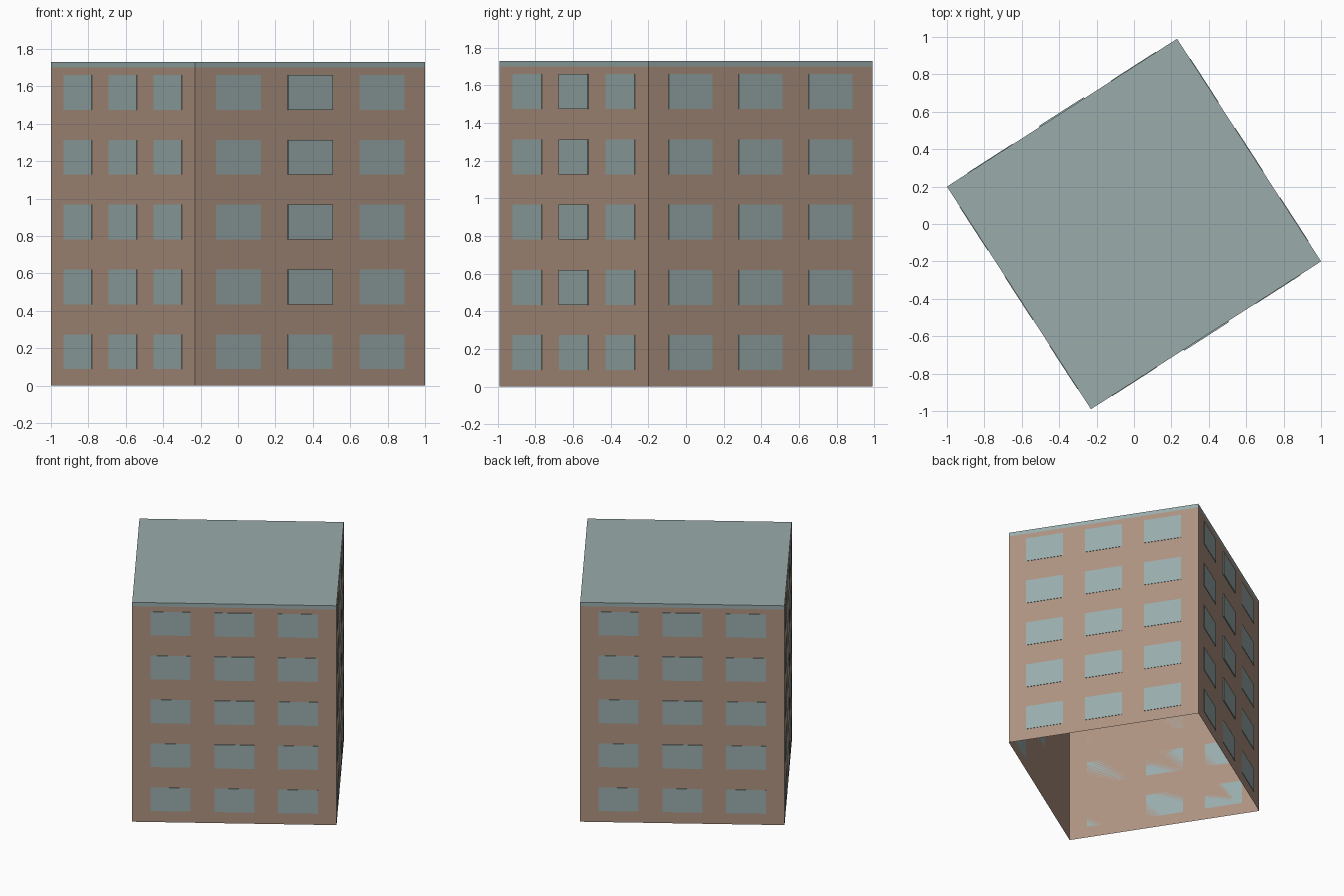
import bpy, bmesh
from mathutils import Vector, Matrix

cube = bpy.data.objects.get("Cube")
if cube:
    bpy.data.objects.remove(cube, do_unlink=True)


def material(name, rgb):
    m = bpy.data.materials.new(name)
    m.use_nodes = True
    m.diffuse_color = (*rgb, 1)
    m.node_tree.nodes["Principled BSDF"].inputs["Base Color"].default_value = (*rgb, 1)
    return m


def add_object(name, bm, mat):
    mesh = bpy.data.meshes.new(name)
    bm.to_mesh(mesh)
    bm.free()
    mesh.materials.append(mat)
    obj = bpy.data.objects.new(name, mesh)
    bpy.context.collection.objects.link(obj)
    return obj


brick = material("warm brown wall", (0.42, 0.29, 0.22))
slate = material("grey teal", (0.32, 0.41, 0.41))

HEIGHT, EAVE = 1.73, 1.70
CORNERS = [Vector(c) for c in ((-0.23, -0.99, 0), (1, -0.2, 0), (0.23, 0.99, 0), (-1, 0.2, 0))]
SIDES = [(CORNERS[i], CORNERS[(i + 1) % 4]) for i in range(4)]
UP = Vector((0, 0, 1))


def shell(name, low, high, mat, capped):
    """Four sheet sides between two heights, with an optional top."""
    bm = bmesh.new()
    bottom = [bm.verts.new(c + UP * low) for c in CORNERS]
    top = [bm.verts.new(c + UP * high) for c in CORNERS]
    for i in range(4):
        j = (i + 1) % 4
        bm.faces.new((bottom[i], bottom[j], top[j], top[i]))
    if capped:
        bm.faces.new(top)
    return add_object(name, bm, mat)


# Walls are open underneath, the roof is a shallow lid
shell("walls", 0, EAVE, brick, False)
shell("roof", EAVE, HEIGHT, slate, True)

# Window plates: three columns by five rows on each wall
NAMES = ("front", "left", "back", "right")
for index, (start, end) in enumerate(SIDES):
    along = end - start
    length = along.length
    direction = along.normalized()
    outward = direction.cross(UP)
    bm = bmesh.new()
    for row in range(5):
        for column in range(3):
            # The middle column of the front and back stands slightly proud
            proud = index % 2 == 0 and column == 1 and row > 0
            depth = 0.007 if proud else 0.003
            centre = start + along * (0.188 + 0.312 * column)
            centre = centre + UP * (0.181 + 0.3465 * row) + outward * depth / 2
            size = Matrix.Diagonal((0.195 * length, depth, 0.186, 1))
            turn = Matrix((direction, -outward, UP)).transposed().to_4x4()
            bmesh.ops.create_cube(bm, size=1, matrix=Matrix.Translation(centre) @ turn @ size)
    add_object(NAMES[index] + "_windows", bm, slate)
